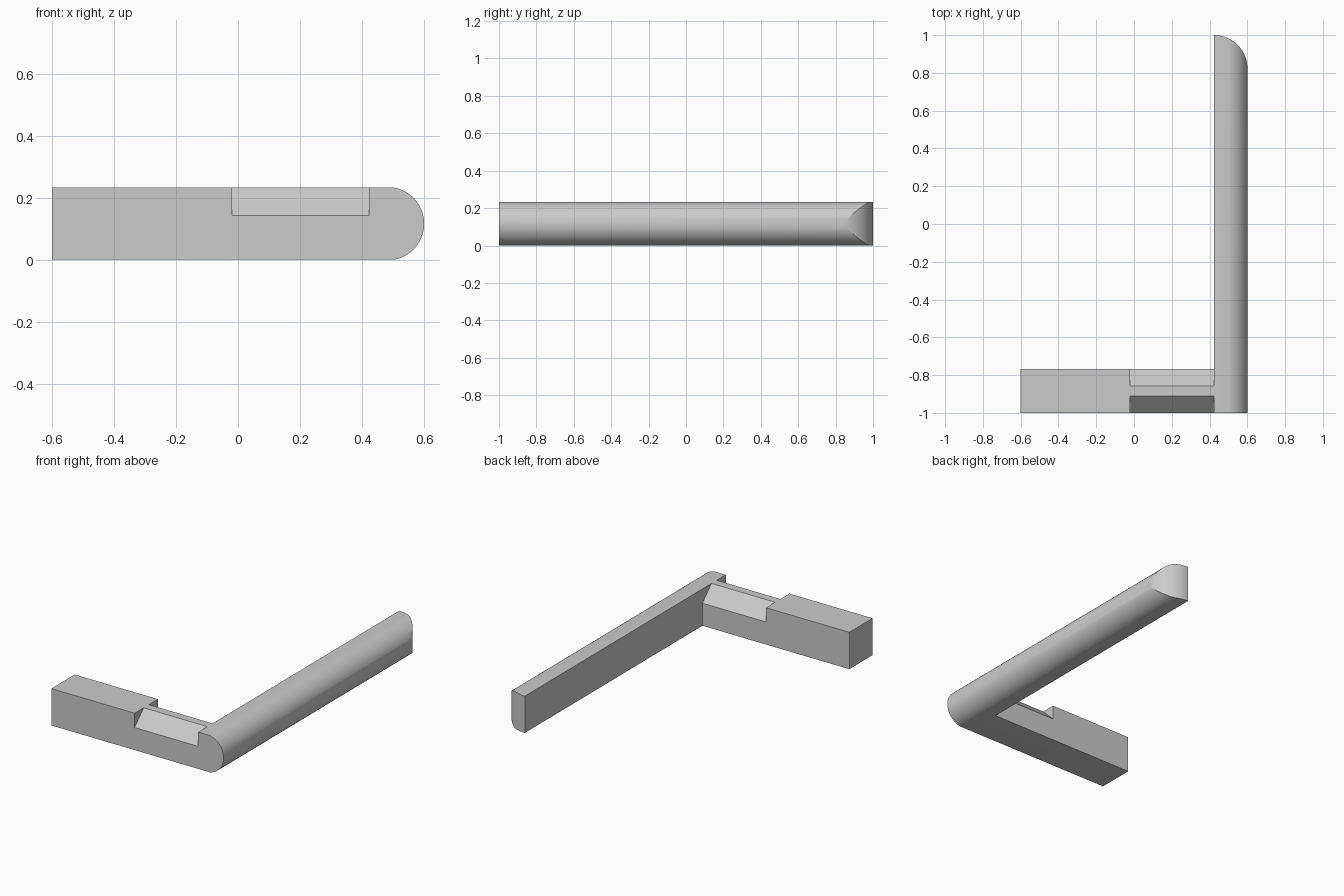
import bpy, bmesh
from math import sin, cos, pi, radians, asin
from mathutils import Vector

if "Cube" in bpy.data.objects:
    bpy.data.objects.remove(bpy.data.objects["Cube"], do_unlink=True)

LEFT, RIGHT = -0.6, 0.6          # overall width
FRONT, BACK = -1.0, 1.0          # overall depth
INNER = 0.423                    # inner face of the long arm
DEPTH = 0.232                    # depth of the short arm
TOP = 0.232                      # height of both arms
NOTCH = -0.02                    # start of the chamfered stretch
CHAMFER = 0.09

grey = bpy.data.materials.new("plain grey")
grey.use_nodes = True
colour = (0.6, 0.6, 0.6, 1)
grey.diffuse_color = colour
grey.node_tree.nodes["Principled BSDF"].inputs["Base Color"].default_value = colour


def prism(name, points, direction):
    """Extrude a closed outline of 3D points along a direction."""
    bm = bmesh.new()
    face = bm.faces.new([bm.verts.new(p) for p in points])
    out = bmesh.ops.extrude_face_region(bm, geom=[face])
    moved = [g for g in out["geom"] if isinstance(g, bmesh.types.BMVert)]
    bmesh.ops.translate(bm, verts=moved, vec=Vector(direction))
    bmesh.ops.recalc_face_normals(bm, faces=bm.faces)
    mesh = bpy.data.meshes.new(name)
    bm.to_mesh(mesh)
    bm.free()
    mesh.materials.append(grey)
    obj = bpy.data.objects.new(name, mesh)
    bpy.context.collection.objects.link(obj)
    return obj


def combine(target, tool, operation):
    """Apply a boolean and remove the tool object."""
    mod = target.modifiers.new("boolean", "BOOLEAN")
    mod.operation, mod.solver, mod.object = operation, "EXACT", tool
    bpy.context.view_layer.objects.active = target
    bpy.ops.object.modifier_apply(modifier=mod.name)
    bpy.data.objects.remove(tool, do_unlink=True)


# Long arm: flat inner side, rounded outer side
r = 0.118
half = asin(TOP / 2 / r)
steps = 40
arc = [-half + 2 * half * i / steps for i in range(steps + 1)]
section = [(INNER, FRONT, TOP), (INNER, FRONT, 0)]
section += [(RIGHT - r + r * cos(a), FRONT, TOP / 2 + r * sin(a)) for a in arc]
bracket = prism("angle_bracket", section, (0, BACK - FRONT, 0))

# Rounded plan of the far end
nose = RIGHT - INNER
plan = [(INNER - 0.1, BACK, -0.1), (INNER - 0.1, FRONT - 0.1, -0.1),
        (RIGHT + 0.001, FRONT - 0.1, -0.1)]
plan += [(INNER + (nose + 0.001) * cos(a), BACK - nose + nose * sin(a), -0.1)
         for a in [pi / 2 * i / 32 for i in range(33)]]
combine(bracket, prism("end_rounding", plan, (0, 0, TOP + 0.2)), "INTERSECT")

# Short arm with its two upper edges chamfered beside the long arm
short = prism("short_arm", [(LEFT, FRONT, 0), (LEFT, FRONT + DEPTH, 0),
                            (LEFT, FRONT + DEPTH, TOP), (LEFT, FRONT, TOP)],
              (0.5 - LEFT, 0, 0))
combine(bracket, short, "UNION")
for edge, inward in ((FRONT, 1), (FRONT + DEPTH, -1)):
    e = 0.02
    corner = [(NOTCH, edge - inward * e, TOP - CHAMFER - e),
              (NOTCH, edge + inward * (CHAMFER + e), TOP + e),
              (NOTCH, edge - inward * e, TOP + e)]
    combine(bracket, prism("chamfer_cutter", corner, (INNER - NOTCH, 0, 0)), "DIFFERENCE")

# Merge the flat faces left by the cuts
bm = bmesh.new()
bm.from_mesh(bracket.data)
bmesh.ops.remove_doubles(bm, verts=bm.verts, dist=0.0002)
bmesh.ops.dissolve_limit(bm, angle_limit=radians(0.5), verts=bm.verts, edges=bm.edges)
bm.to_mesh(bracket.data)
bm.free()

bpy.ops.object.select_all(action="DESELECT")
bracket.select_set(True)
bpy.context.view_layer.objects.active = bracket
bpy.ops.object.shade_smooth_by_angle(angle=radians(20))
